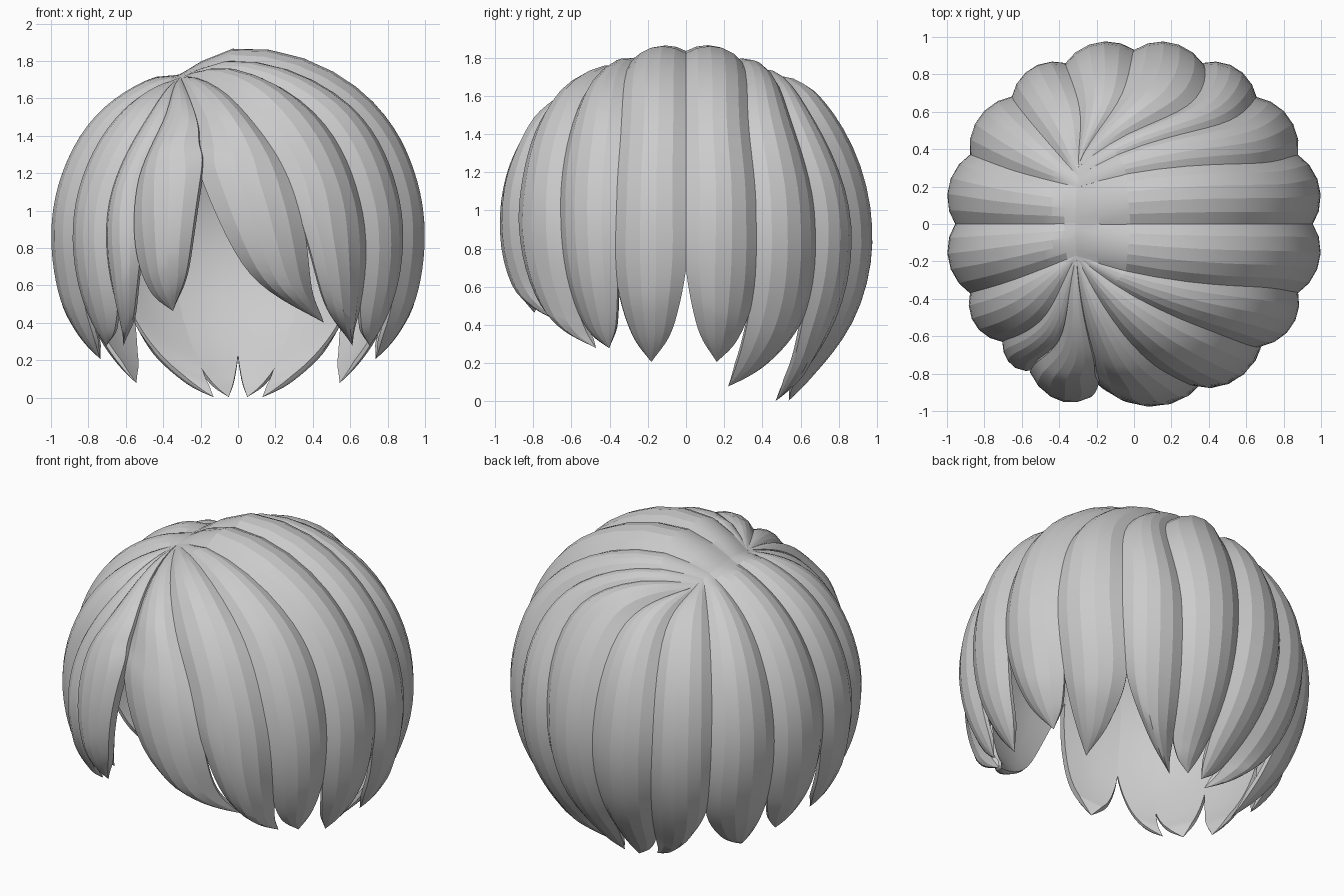
import bpy, bmesh
from math import radians, sin, cos, atan2, degrees, sqrt
from mathutils import Vector

cube = bpy.data.objects.get("Cube")
if cube:
    bpy.data.objects.remove(cube, do_unlink=True)

mat = bpy.data.materials.new("hair_grey")
mat.use_nodes = True
GREY = (0.6, 0.6, 0.6, 1)
mat.diffuse_color = GREY
mat.node_tree.nodes["Principled BSDF"].inputs["Base Color"].default_value = GREY

CENTRE = Vector((0, 0, 0.86))
BASE = 0.945
ROWS, OUTER, INNER = 36, 6, 4


def node(d, r):
    """Spline node: unit direction plus radius."""
    d = d.normalized()
    return Vector((d.x, d.y, d.z, r))


def on_head(az, z, r=BASE):
    h = (z - CENTRE.z) / r
    c = sqrt(max(0.02, 1 - h * h))
    return node(Vector((c * cos(radians(az)), c * sin(radians(az)), h)), r)


def head_shape(d):
    """Head is a little wider than deep, and fuller on top beside the parting."""
    top = max(0, d.z) ** 2 * max(0, min(1, (d.x + 0.35) / 0.3))
    return 1 + 0.013 * (d.x ** 2 - d.y ** 2) + 0.052 * top


def spline(pts, t):
    """Catmull-Rom through the nodes, t in 0..1."""
    n = len(pts) - 1
    i = min(int(t * n), n - 1)
    u = t * n - i
    b, c = pts[i], pts[i + 1]
    a = pts[i - 1] if i else b * 2 - c
    d = pts[i + 2] if i + 2 <= n else c * 2 - b
    return (b * 2 + (c - a) * u + (a * 2 - b * 5 + c * 4 - d) * u * u
            + (b * 3 - a - c * 3 + d) * u ** 3) * 0.5


def edge_path(seam, tip):
    """Seam from the parting to where it splits, then on to the lock's tip."""
    shoulder, middle, split, z = seam
    side = sin(radians(middle))
    y = 0.17 * max(-1, min(1, 8 * side)) + 0.18 * max(0, side) ** 2
    root = node(Vector((-0.31, y, 0.86)), 0.92)
    d = tip - CENTRE
    turn = (degrees(atan2(d.y, d.x)) - split + 180) % 360 - 180
    low = on_head(split + 0.35 * turn, z + 0.67 * (tip.z - z), (BASE + d.length) / 2)
    return [root, on_head(shoulder, 1.5), on_head(middle, (1.5 + z) / 2),
            on_head(split, z), low, node(d, d.length)]


def lock(name, seam_a, seam_b, tip, lift=0):
    """Closed, tapering lock with a faceted outer bulge and a flat inside."""
    tip = Vector(tip)
    path_a, path_b = edge_path(seam_a, tip), edge_path(seam_b, tip)
    bm = bmesh.new()
    rings = []
    for k in range(ROWS + 1):
        t = k / ROWS
        a, b = spline(path_a, t), spline(path_b, t)
        width = (a.xyz - b.xyz).length
        bulge = min(0.17 * width, 0.058) * min(1, t / 0.06)
        raised = lift * sin(radians(180 * t))
        thick = 0.025 * min(1, width / 0.15)
        ring = []
        for count, inside in ((OUTER, False), (INNER, True)):
            for j in range(count):
                s = j / (count - 1)
                s = 1 - s if inside else s
                s = -0.02 + 1.04 * s
                p = a.lerp(b, s)
                d = p.xyz.normalized()
                r = p.w * head_shape(d)
                r += -thick if inside else raised + bulge * (1 - (2 * s - 1) ** 2)
                ring.append(bm.verts.new(CENTRE + d * r))
        rings.append(ring)
    n = OUTER + INNER
    for lo, hi in zip(rings, rings[1:]):
        for j in range(n):
            bm.faces.new((lo[j], hi[j], hi[(j + 1) % n], lo[(j + 1) % n]))
    bm.faces.new(rings[0])
    bmesh.ops.remove_doubles(bm, verts=bm.verts, dist=0.0008)
    bmesh.ops.recalc_face_normals(bm, faces=bm.faces)
    mesh = bpy.data.meshes.new(name)
    bm.to_mesh(mesh)
    bm.free()
    mesh.materials.append(mat)
    obj = bpy.data.objects.new(name, mesh)
    bpy.context.collection.objects.link(obj)
    bpy.ops.object.select_all(action='DESELECT')
    obj.select_set(True)
    bpy.context.view_layer.objects.active = obj
    bpy.ops.object.shade_smooth_by_angle(angle=radians(14))


# Seams: azimuth at the shoulder, middle and split, then split height
seams = [(0, 0, 0, 0.75), (27, 23, 23, 0.57), (49, 46, 47, 0.46), (65, 67, 70, 0.22),
         (95, 90, 90, 0.29), (115, 113, 110, 0.22), (136, 134, 133, 0.46),
         (156, 157, 157, 0.57), (180, 180, 180, 0.75), (205, 203, 203, 0.66),
         (226, 222, 222, 0.55), (237, 235, 236, 0.8), (251, 255, 257, 1.2),
         (274, 286, 291, 0.98), (306, 315, 318, 0.57), (332, 337, 337, 0.68),
         (360, 360, 360, 0.75)]

# Tips of the back locks, mirrored, then the sides and the fringe
back_tips = [("left_side_lock", (0.73, 0.16, 0.21)), ("left_rear_lock", (0.54, 0.22, 0.08)),
             ("left_nape_lock", (0.13, 0.47, 0)), ("left_centre_nape_lock", (0.05, 0.54, 0))]
locks = back_tips + [(n.replace("left", "right"), (-x, y, z))
                     for n, (x, y, z) in reversed(back_tips)]
locks += [("right_ear_lock", (-0.73, -0.18, 0.21)),
          ("right_temple_lock", (-0.70, -0.40, 0.28)),
          ("right_cheek_lock", (-0.61, -0.47, 0.28)),
          ("right_fringe", (-0.35, -0.80, 0.46), 0.035),
          ("swept_fringe", (0.46, -0.63, 0.40)),
          ("left_cheek_lock", (0.61, -0.47, 0.28)),
          ("left_temple_lock", (0.70, -0.40, 0.28)),
          ("left_ear_lock", (0.73, -0.18, 0.21))]

for i, (name, *shape) in enumerate(locks):
    lock(name, seams[i], seams[i + 1], *shape)
